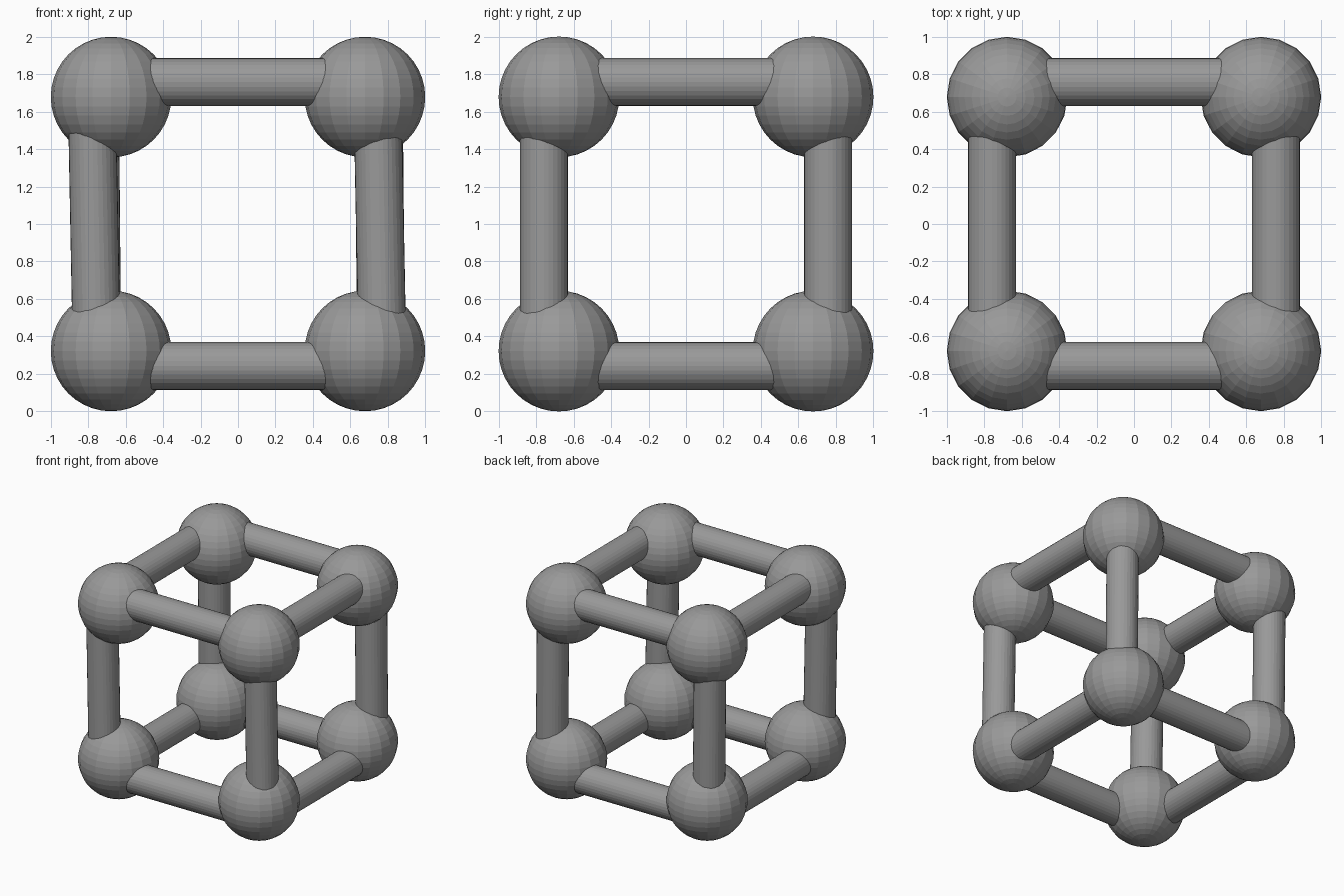
import bpy
from mathutils import Vector

if "Cube" in bpy.data.objects:
    bpy.data.objects.remove(bpy.data.objects["Cube"])

# One grey for everything
grey = bpy.data.materials.new("grey")
grey.diffuse_color = (0.32, 0.32, 0.32, 1)
grey.use_nodes = True
grey.node_tree.nodes["Principled BSDF"].inputs["Base Color"].default_value = grey.diffuse_color

BALL = 0.322       # ball radius
C = 1 - BALL       # ball centre offset from the cube centre
ROD = 0.128        # rod radius
R = 0.758          # rods sit slightly outside the ball centres
HALF = 0.57        # rods end hidden inside the balls
MID = Vector((0, 0, 1))


def finish(name):
    ob = bpy.context.object
    ob.name = name
    ob.data.materials.append(grey)


def rod(name, a, b):
    a, b = Vector(a) + MID, Vector(b) + MID
    d = b - a
    bpy.ops.mesh.primitive_cylinder_add(
        vertices=32, radius=ROD, depth=d.length, location=(a + b) / 2,
        rotation=d.to_track_quat('Z', 'Y').to_euler())
    finish(name)


# Corner balls, faceted
for x in (-C, C):
    for y in (-C, C):
        for z in (-C, C):
            bpy.ops.mesh.primitive_uv_sphere_add(
                segments=20, ring_count=20, radius=BALL, location=(x, y, z + 1))
            finish("corner_ball")

# Connecting rods along each axis
for s in (-R, R):
    for t in (-R, R):
        rod("cross_rod", (-HALF, s, t), (HALF, s, t))
        rod("depth_rod", (s, -HALF, t), (s, HALF, t))
        # Uprights lean slightly to the left; the front pair leans more
        lean = 0.011 if t < 0 else 0.005
        shift = -0.01 if (s < 0 and t < 0) else 0
        rod("upright_rod", (s + shift + lean, t, -HALF), (s + shift - lean, t, HALF))
